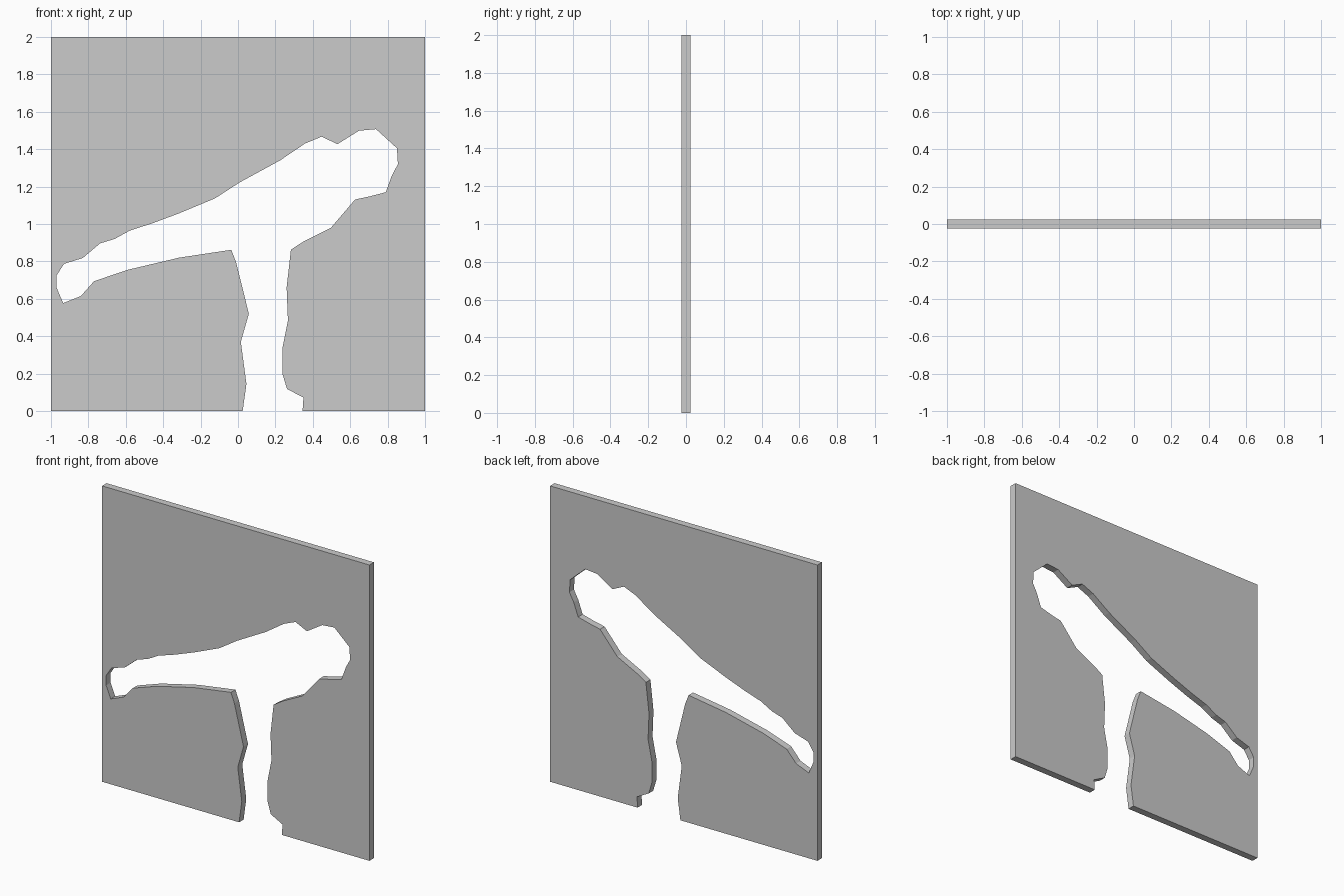
import bpy, bmesh

THICKNESS = 0.048

# Edge of the T-shaped cutout, from its bottom left round to its bottom right (x, z)
cutout = [
    (0.025, 0), (0.045, 0.145), (0.015, 0.37), (0.058, 0.52), (-0.01, 0.795),
    (-0.036, 0.862), (-0.315, 0.82), (-0.59, 0.755), (-0.77, 0.694), (-0.84, 0.615),
    (-0.935, 0.577), (-0.97, 0.66), (-0.97, 0.725), (-0.93, 0.787), (-0.83, 0.818),
    (-0.738, 0.896), (-0.66, 0.92), (-0.578, 0.965), (-0.46, 1.003), (-0.315, 1.057),
    (-0.123, 1.137), (0.01, 1.223), (0.225, 1.34), (0.358, 1.43), (0.447, 1.467),
    (0.532, 1.427), (0.647, 1.499), (0.738, 1.507), (0.85, 1.405), (0.855, 1.32),
    (0.823, 1.26), (0.79, 1.17), (0.706, 1.148), (0.626, 1.131), (0.497, 0.98),
    (0.348, 0.905), (0.283, 0.863), (0.26, 0.66), (0.267, 0.483), (0.238, 0.338),
    (0.238, 0.198), (0.262, 0.118), (0.35, 0.072), (0.345, 0),
]
# Outer edge of the panel
border = [(1, 0), (1, 2), (-1, 2), (-1, 0)]

# Panel: one outline extruded through its thickness
bm = bmesh.new()
face = bm.faces.new([bm.verts.new((x, -THICKNESS / 2, z)) for x, z in cutout + border])
ext = bmesh.ops.extrude_face_region(bm, geom=[face], use_keep_orig=True)
moved = [g for g in ext["geom"] if isinstance(g, bmesh.types.BMVert)]
bmesh.ops.translate(bm, verts=moved, vec=(0, THICKNESS, 0))
bmesh.ops.recalc_face_normals(bm, faces=bm.faces)
mesh = bpy.data.meshes.new("cutout_panel")
bm.to_mesh(mesh)
bm.free()
panel = bpy.data.objects.new("cutout_panel", mesh)
bpy.context.collection.objects.link(panel)
